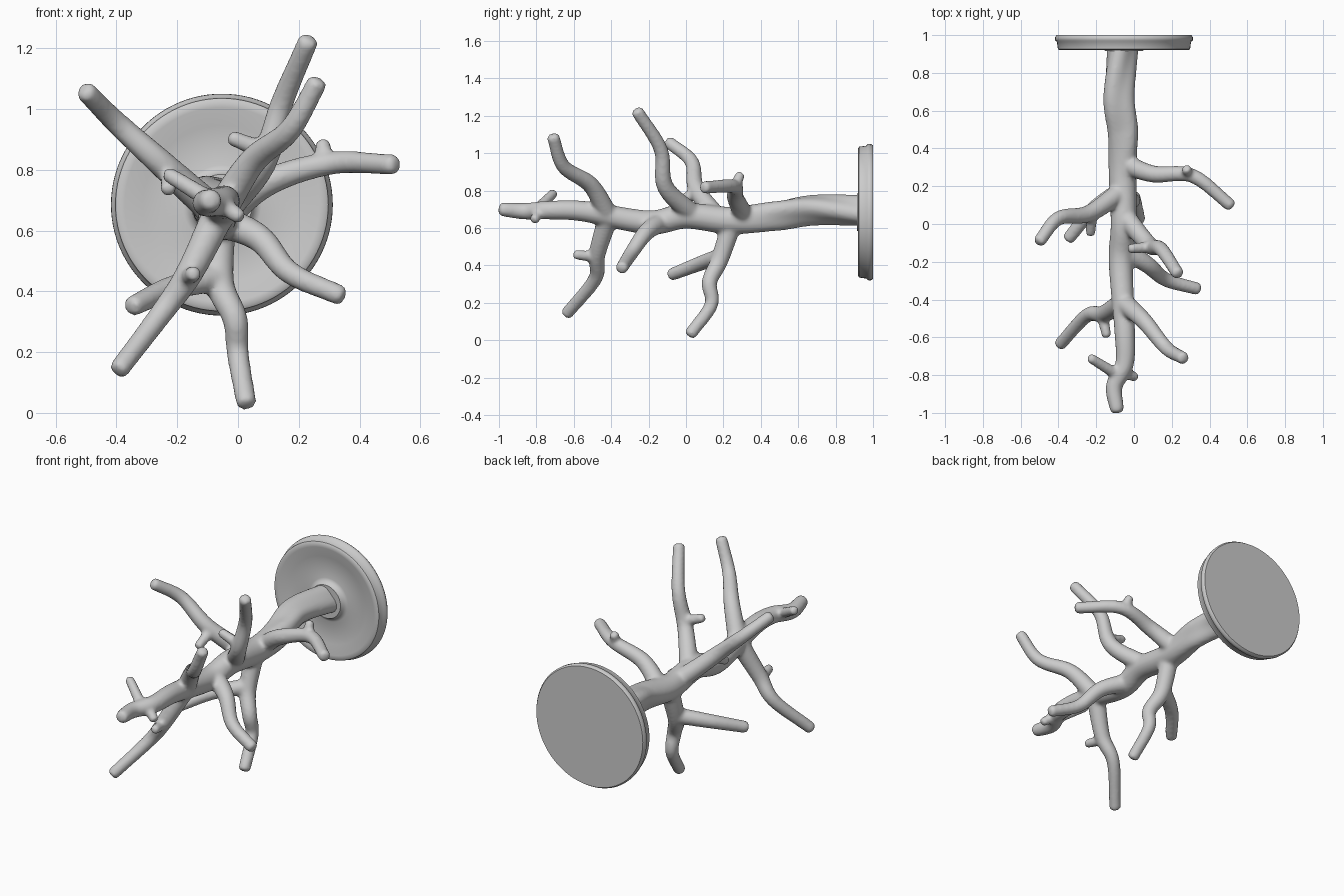
import bpy, bmesh, math
from mathutils import Vector

if "Cube" in bpy.data.objects:
    bpy.data.objects.remove(bpy.data.objects["Cube"])

SIDES = 24


def smooth_path(pts, steps=10):
    """Catmull-Rom path through a few points."""
    p = [Vector(q) for q in pts]
    p = [2 * p[0] - p[1]] + p + [2 * p[-1] - p[-2]]
    out = []
    for a, b, c, d in zip(p, p[1:], p[2:], p[3:]):
        for s in range(steps):
            t = s / steps
            out.append(0.5 * (2 * b + (c - a) * t + (2 * a - 5 * b + 4 * c - d) * t * t
                              + (3 * b - a - 3 * c + d) * t ** 3))
    return out + [p[-2]]


def bridge(bm, rings):
    """Skin a list of vertex rings and close both ends."""
    for a, b in zip(rings, rings[1:]):
        for k in range(len(a)):
            j = (k + 1) % len(a)
            bm.faces.new((a[k], a[j], b[j], b[k]))
    bm.faces.new(rings[0][::-1])
    bm.faces.new(rings[-1])


def tube(bm, path, radius, lobes=lambda y, a: 1):
    """Rounded tube; radius(t, y) along it, lobes(y, angle) around it."""
    n = len(path) - 1
    pos = list(path)
    rad = [radius(i / n, p.y) for i, p in enumerate(path)]
    end, tip, r = (pos[-1] - pos[-2]).normalized(), pos[-1], rad[-1]
    for along, scale in ((0.25, 0.9), (0.42, 0.7), (0.5, 0.4)):
        pos.append(tip + end * r * along)
        rad.append(r * scale)
    normal, rings = (pos[1] - pos[0]).orthogonal(), []
    for i, p in enumerate(pos):
        tan = (pos[min(i + 1, len(pos) - 1)] - pos[max(i - 1, 0)]).normalized()
        normal = (normal - tan * normal.dot(tan)).normalized()
        side = tan.cross(normal)
        angles = [math.tau * k / SIDES for k in range(SIDES)]
        rings.append([bm.verts.new(p + (normal * math.cos(a) + side * math.sin(a))
                                   * rad[i] * lobes(p.y, a)) for a in angles])
    bridge(bm, rings)


def finish(bm, name):
    bmesh.ops.recalc_face_normals(bm, faces=bm.faces)
    me = bpy.data.meshes.new(name)
    bm.to_mesh(me)
    bm.free()
    ob = bpy.data.objects.new(name, me)
    bpy.context.collection.objects.link(ob)
    return ob


def nearest(points, target):
    return min(points, key=lambda p: (p - Vector(target)).length)


# trunk: tapers forward, with twisted ridges near the plate
def trunk_radius(t, y):
    return 0.034 + 0.046 * min(1, (y + 1) / 1.6) ** 0.6


def ridges(y, a):
    amount = min(max((y - 0.25) / 0.25, 0), 1)
    return 1 + amount * 0.13 * math.cos(3 * a + 7 * y)


bm = bmesh.new()
trunk = smooth_path([(-0.06, 0.97, 0.685), (-0.085, 0.68, 0.70), (-0.055, 0.48, 0.67),
                     (-0.06, 0.25, 0.64), (-0.055, 0.0, 0.665), (-0.07, -0.2, 0.63),
                     (-0.05, -0.55, 0.69), (-0.05, -0.74, 0.695), (-0.105, -0.86, 0.69),
                     (-0.09, -0.983, 0.70)])
tube(bm, trunk, trunk_radius, ridges)
wood = list(trunk)

# branches: trunk position (y) where each starts, then its bends and tip
branches = [
    (-0.42, [(0.05, -0.51, 0.83), (0.17, -0.655, 0.93), (0.26, -0.71, 1.085)]),
    (-0.40, [(-0.16, -0.475, 0.46), (-0.25, -0.485, 0.33), (-0.39, -0.635, 0.145)]),
    (-0.13, [(0.07, -0.215, 0.575), (0.17, -0.295, 0.462), (0.335, -0.343, 0.387)]),
    (0.04, [(0.08, -0.11, 0.82), (0.145, -0.135, 1.02), (0.23, -0.26, 1.222)]),
    (0.18, [(-0.24, 0.055, 0.81), (-0.40, 0.03, 0.955), (-0.50, -0.09, 1.057)]),
    (0.33, [(0.10, 0.265, 0.76), (0.31, 0.255, 0.822), (0.51, 0.10, 0.817)]),
    (0.25, [(-0.06, 0.18, 0.43), (-0.01, 0.125, 0.31), (0.0, 0.135, 0.19),
            (0.027, 0.025, 0.035)]),
]
for y, bends in branches:
    path = smooth_path([nearest(trunk, (-0.06, y, 0.66))] + bends)
    tube(bm, path, lambda t, y: 0.034 + 0.021 * (1 - t) ** 1.5)
    wood += path

# lower fork grows out of the last, downward branch
fork = smooth_path([nearest(path, (-0.06, 0.19, 0.44)), (-0.22, 0.075, 0.41),
                    (-0.345, -0.075, 0.352)])
tube(bm, fork, lambda t, y: 0.046 - 0.012 * t)

# short twigs: tips only, each grows from the nearest wood
for tip in ((-0.23, -0.71, 0.785), (0.005, -0.81, 0.645), (-0.145, -0.59, 0.458),
            (-0.02, -0.13, 0.905), (-0.23, -0.05, 0.735), (0.278, 0.29, 0.885)):
    tube(bm, smooth_path([nearest(wood, tip), tip], 4), lambda t, y: 0.031 - 0.005 * t)

# fuse everything into one softly blended body
body = finish(bm, "branching_trunk")
remesh = body.modifiers.new("fuse", 'REMESH')
remesh.mode = 'VOXEL'
remesh.voxel_size = 0.01
remesh.use_smooth_shade = True
soften = body.modifiers.new("soften", 'SMOOTH')
soften.factor = 0.5
soften.iterations = 8

# round dished mounting plate, turned about the y axis
profile = [(0.357, 1.0), (0.365, 0.988), (0.364, 0.972), (0.355, 0.964), (0.35, 0.926),
           (0.34, 0.92), (0.32, 0.92), (0.26, 0.937), (0.13, 0.946), (0.11, 0.938),
           (0.1, 0.915)]
bm = bmesh.new()
turn = [math.tau * k / 96 for k in range(96)]
bridge(bm, [[bm.verts.new((-0.053 + r * math.cos(a), y, 0.685 + r * math.sin(a)))
             for a in turn] for r, y in profile])
plate = finish(bm, "mounting_plate")
bpy.context.view_layer.objects.active = plate
plate.select_set(True)
bpy.ops.object.shade_smooth_by_angle(angle=math.radians(50))
